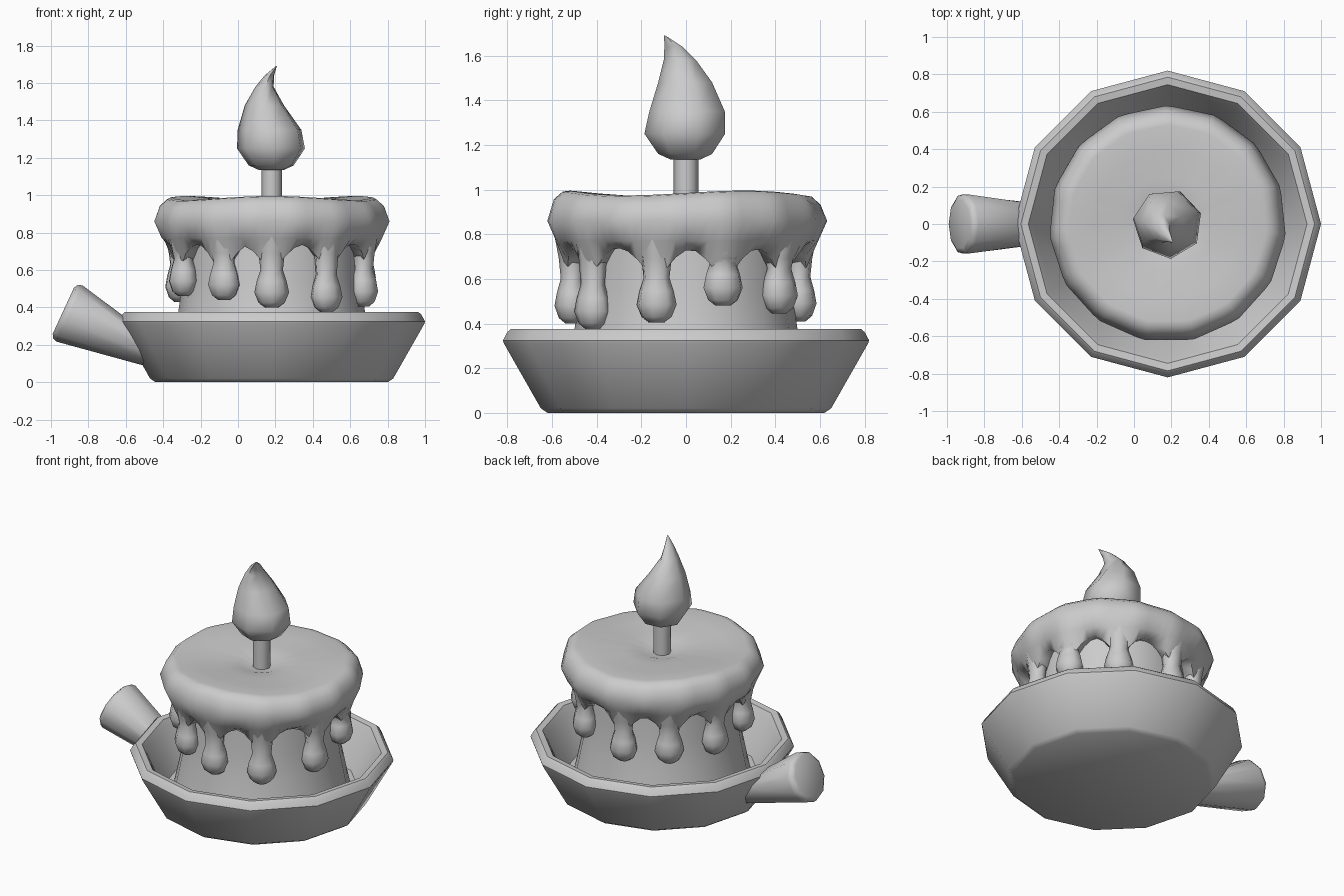
import bpy
from math import sin, cos, pi, radians, exp
from mathutils import Vector

if "Cube" in bpy.data.objects:
    bpy.data.objects.remove(bpy.data.objects["Cube"])

CX = 0.18  # axis of the dish and candle


def loft(name, rings, angle=40):
    """Skin a list of equal-length vertex rings (counter-clockwise, going up) and cap both ends."""
    n = len(rings[0])
    verts = [v for r in rings for v in r]
    faces = [tuple(reversed(range(n))), tuple(range(len(verts) - n, len(verts)))]
    for k in range(len(rings) - 1):
        for i in range(n):
            j = (i + 1) % n
            faces.append((k * n + i, k * n + j, (k + 1) * n + j, (k + 1) * n + i))
    me = bpy.data.meshes.new(name)
    me.from_pydata(verts, [], faces)
    ob = bpy.data.objects.new(name, me)
    bpy.context.collection.objects.link(ob)
    bpy.ops.object.select_all(action='DESELECT')
    ob.select_set(True)
    bpy.context.view_layer.objects.active = ob
    bpy.ops.object.shade_smooth_by_angle(angle=radians(angle))
    return ob


def ring(c, u, v, n, start=0.0):
    c, u, v = Vector(c), Vector(u), Vector(v)
    return [c + u * cos(start + 2 * pi * i / n) + v * sin(start + 2 * pi * i / n) for i in range(n)]


def lathe(name, profile, n, x=CX, y=0, angle=40):
    return loft(name, [ring((x, y, z), (r, 0, 0), (0, r, 0), n) for r, z in profile], angle)


# Twelve-sided dish: outside wall, rounded rim, inside wall and floor
lathe("dish", [(0.62, 0), (0.65, 0.02), (0.815, 0.31), (0.82, 0.325), (0.80, 0.362),
               (0.785, 0.375), (0.745, 0.37), (0.72, 0.33), (0.61, 0.10), (0.02, 0.09)], 12)

# Handle: tapered, tilted, sunk into the dish wall
axis_up = Vector((0.42, 0, 0.91))
handle = [ring((-0.49, 0, 0.19), (-0.067, 0, 0.123), (0, 0.11, 0), 10)]
for c, r in [((-0.90, 0, 0.367), 0.165), ((-0.922, 0, 0.377), 0.158), ((-0.934, 0, 0.382), 0.135)]:
    handle.append(ring(c, axis_up * r, (0, r, 0), 10))
loft("handle", handle, 45)

# Candle body, flaring toward the dish floor
lathe("candle_body", [(0.56, 0.08), (0.53, 0.22), (0.50, 0.37), (0.475, 0.55), (0.47, 0.85)], 16)

# Melted wax: (angle in degrees, lowest z) for each drip
drips = [(-90, 0.40), (-55, 0.375), (-15, 0.405), (19, 0.48), (55, 0.445), (97, 0.41),
         (130, 0.42), (165, 0.43), (202, 0.46), (240, 0.44)]
SIDES, SEG = 15, 75


def edge_z(t):
    d = min(abs((t - radians(a) + pi) % (2 * pi) - pi) for a, _ in drips)
    return 0.74 - 0.13 * exp(-(d / 0.17) ** 2)


def facet(t):
    """Radius factor that keeps the wax outline a fifteen-sided polygon."""
    return cos(pi / SIDES) / cos((t - pi / 2) % (2 * pi / SIDES) - pi / SIDES)


# Wax cap with a scalloped lower edge and a slightly uneven top
crown = []
for r, z in [(0.45, 'in'), (0.54, 'edge'), (0.595, 0.77), (0.635, 0.86), (0.605, 0.945), (0.565, 0.98),
             (0.53, 0.985), (0.40, 0.975), (0.25, 0.967), (0.14, 0.955), (0.08, 0.935), (0.02, 0.935)]:
    row = []
    for i in range(SEG):
        t = 2 * pi * i / SEG
        if z == 'in':
            h = edge_z(t) + 0.03
        elif z == 'edge':
            h = edge_z(t)
        else:
            h = z + (0.012 * sin(3 * t) * r / 0.6 if r > 0.2 and z > 0.9 else 0)
        q = r * facet(t)
        row.append((CX + q * cos(t), q * sin(t), h))
    crown.append(row)
loft("wax_crown", crown, 60)

# Hanging drips: bulb, neck and a wide root hidden in the crown
for k, (a, b) in enumerate(drips):
    t = radians(a)
    out, side = Vector((cos(t), sin(t), 0)), Vector((-sin(t), cos(t), 0))
    rows = []
    for r, z in [(0.035, b), (0.07, b + 0.025), (0.093, b + 0.08), (0.08, b + 0.14),
                 (0.06, b + 0.20), (0.07, 0.69), (0.09, 0.78)]:
        rows.append(ring(Vector((CX, 0, z)) + out * 0.51, out * r * 0.85, side * r, 8))
    loft("wax_drip_%d" % (k + 1), rows, 60)

# Wick
lathe("wick", [(0.055, 0.92), (0.055, 1.15)], 8, angle=60)

# Flame: teardrop bending to a tip; x, y, z, half-width x, half-width y
flame = [(0.18, 0, 1.135, 0.07, 0.07), (0.18, 0, 1.16, 0.125, 0.125), (0.18, 0, 1.25, 0.187, 0.187),
         (0.172, 0.01, 1.35, 0.175, 0.175), (0.143, 0.0, 1.48, 0.108, 0.125),
         (0.143, -0.025, 1.58, 0.05, 0.075), (0.168, -0.055, 1.64, 0.026, 0.042),
         (0.205, -0.095, 1.69, 0.003, 0.003)]
loft("flame", [ring((x, y, z), (rx, 0, 0), (0, ry, 0), 7, radians(18)) for x, y, z, rx, ry in flame], 70)
